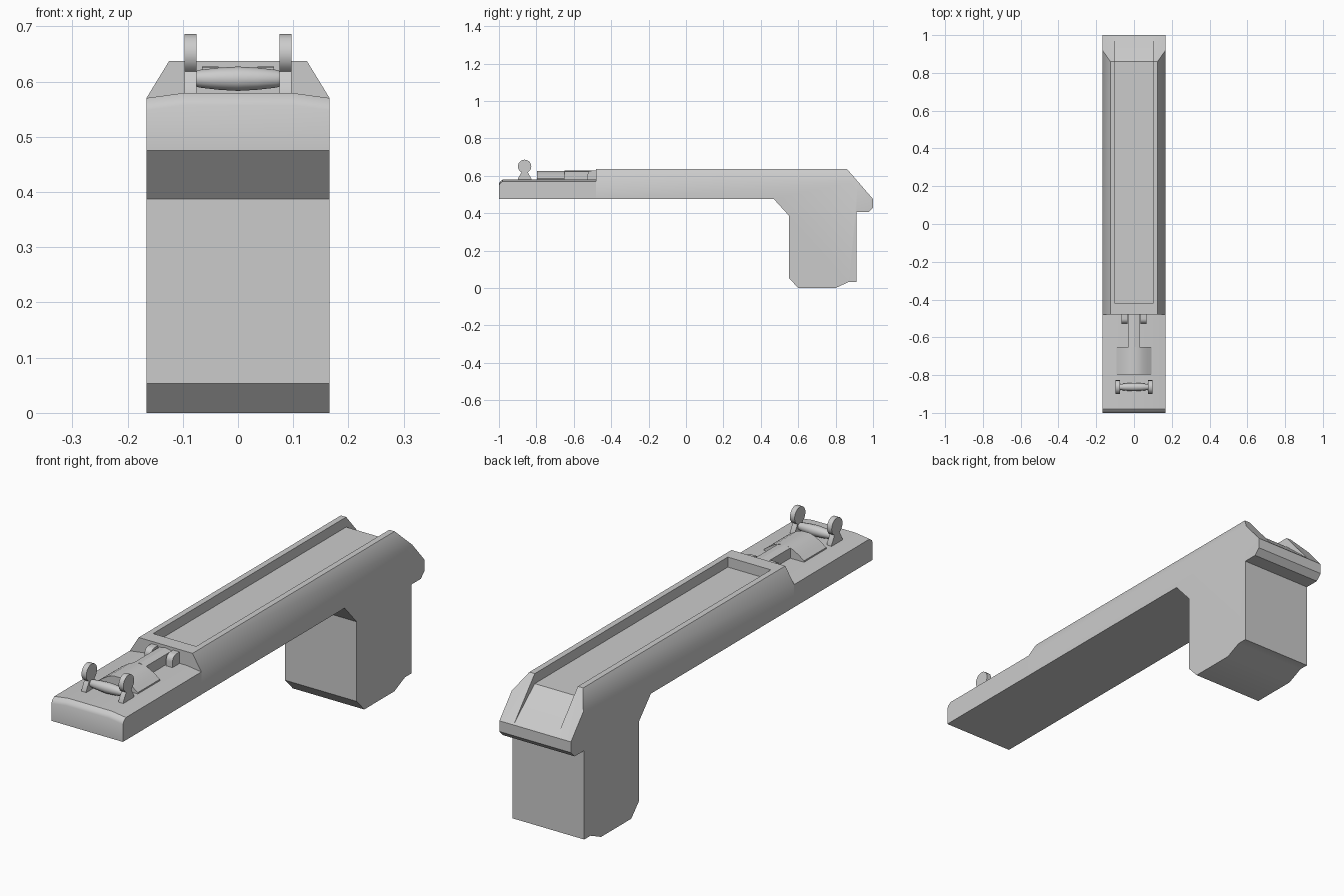
import bpy, bmesh, math

if "Cube" in bpy.data.objects:
    bpy.data.objects.remove(bpy.data.objects["Cube"])


def loft(name, rings, smooth=None):
    """Skin a closed solid through rings with equal point counts."""
    bm = bmesh.new()
    vr = [[bm.verts.new(p) for p in r] for r in rings]
    n = len(vr[0])
    for a, b in zip(vr, vr[1:]):
        for i in range(n):
            j = (i + 1) % n
            bm.faces.new((a[i], a[j], b[j], b[i]))
    bm.faces.new(vr[0])
    bm.faces.new(vr[-1])
    bmesh.ops.recalc_face_normals(bm, faces=bm.faces)
    me = bpy.data.meshes.new(name)
    bm.to_mesh(me)
    bm.free()
    ob = bpy.data.objects.new(name, me)
    bpy.context.collection.objects.link(ob)
    if smooth:
        shade(ob, smooth)
    return ob


def shade(ob, angle):
    bpy.ops.object.select_all(action='DESELECT')
    ob.select_set(True)
    bpy.context.view_layer.objects.active = ob
    bpy.ops.object.shade_smooth_by_angle(angle=math.radians(angle))


def prism_x(name, yz, x0, x1, smooth=None):
    return loft(name, [[(x, y, z) for y, z in yz] for x in (x0, x1)], smooth)


def prism_y(name, xz, y0, y1, smooth=None):
    return loft(name, [[(x, y, z) for x, z in xz] for y in (y0, y1)], smooth)


def cut(ob, cutter):
    m = ob.modifiers.new("cut", 'BOOLEAN')
    m.operation, m.solver, m.object = 'DIFFERENCE', 'EXACT', cutter
    bpy.ops.object.select_all(action='DESELECT')
    ob.select_set(True)
    bpy.context.view_layer.objects.active = ob
    bpy.ops.object.modifier_apply(modifier=m.name)
    bpy.data.objects.remove(cutter)


# Main body and leg: one side profile
body = prism_x("body", [
    (-0.48, 0.475), (-0.48, 0.637), (0.86, 0.637), (1.0, 0.475), (1.0, 0.43),
    (0.975, 0.405), (0.912, 0.405), (0.912, 0.032), (0.87, 0.032), (0.8, 0.0),
    (0.6, 0.0), (0.55, 0.053), (0.55, 0.387), (0.47, 0.475)], -0.166, 0.166)

# Sloped shoulders along both long edges
for s in (-1, 1):
    cut(body, prism_y("shoulder_cutter", [
        (s * 0.186, 0.537), (s * 0.104, 0.671), (s * 0.186, 0.671)], -0.6, 1.1))

# Open trough in the top, running down the back slope
cut(body, prism_x("trough_cutter", [
    (-0.42, 0.7), (-0.42, 0.595), (0.86, 0.595), (1.0, 0.477), (1.1, 0.393),
    (1.1, 0.7)], -0.1, 0.1))
shade(body, 34)

# Low front slab with crowned top and rounded front edge
rings = []
for y, d in ((-1.0, 0.022), (-0.994, 0.010), (-0.98, 0.0), (-0.48, 0.0)):
    rings.append([(-0.166, y, 0.475), (-0.166, y, 0.57 - d), (-0.1, y, 0.579 - d),
                  (0.1, y, 0.579 - d), (0.166, y, 0.57 - d), (0.166, y, 0.475)])
loft("front_slab", rings, 34)

# Two upright lugs with round heads
head = [(-0.863 + 0.036 * math.sin(a), 0.65 + 0.036 * math.cos(a))
        for a in (math.radians(-152 + 304 * i / 16) for i in range(17))]
lug = head + [(-0.827, 0.585), (-0.827, 0.57), (-0.899, 0.57), (-0.899, 0.585)]
for s, side in ((-1, "left"), (1, "right")):
    prism_x(side + "_lug", lug, s * 0.075, s * 0.097, 34)

# Barrel-shaped roller between the lugs
rings = []
for x, r in ((-0.076, 0.014), (-0.07, 0.016), (-0.035, 0.020), (0, 0.022),
             (0.035, 0.020), (0.07, 0.016), (0.076, 0.014)):
    rings.append([(x, -0.863 + r * math.cos(i * math.pi / 6),
                   0.605 + r * math.sin(i * math.pi / 6)) for i in range(12)])
loft("roller", rings, 34)

# Arched latch plate, narrow neck and hinge ears
arch = [(-0.093, 0.57), (-0.093, 0.585), (-0.07, 0.601), (-0.045, 0.616), (-0.02, 0.625)]
prism_y("latch_plate", arch + [(-x, z) for x, z in reversed(arch)], -0.797, -0.65, 34)
prism_y("latch_neck", [(-0.029, 0.57), (-0.029, 0.622), (0, 0.627),
                       (0.029, 0.622), (0.029, 0.57)], -0.65, -0.478)
ear = [(-0.502 + 0.025 * math.cos(math.radians(a)), 0.602 + 0.025 * math.sin(math.radians(a)))
       for a in range(90, 181, 15)] + [(-0.527, 0.57), (-0.478, 0.57), (-0.478, 0.627)]
for s, side in ((-1, "left"), (1, "right")):
    prism_x(side + "_hinge_ear", ear, s * 0.035, s * 0.065, 34)
